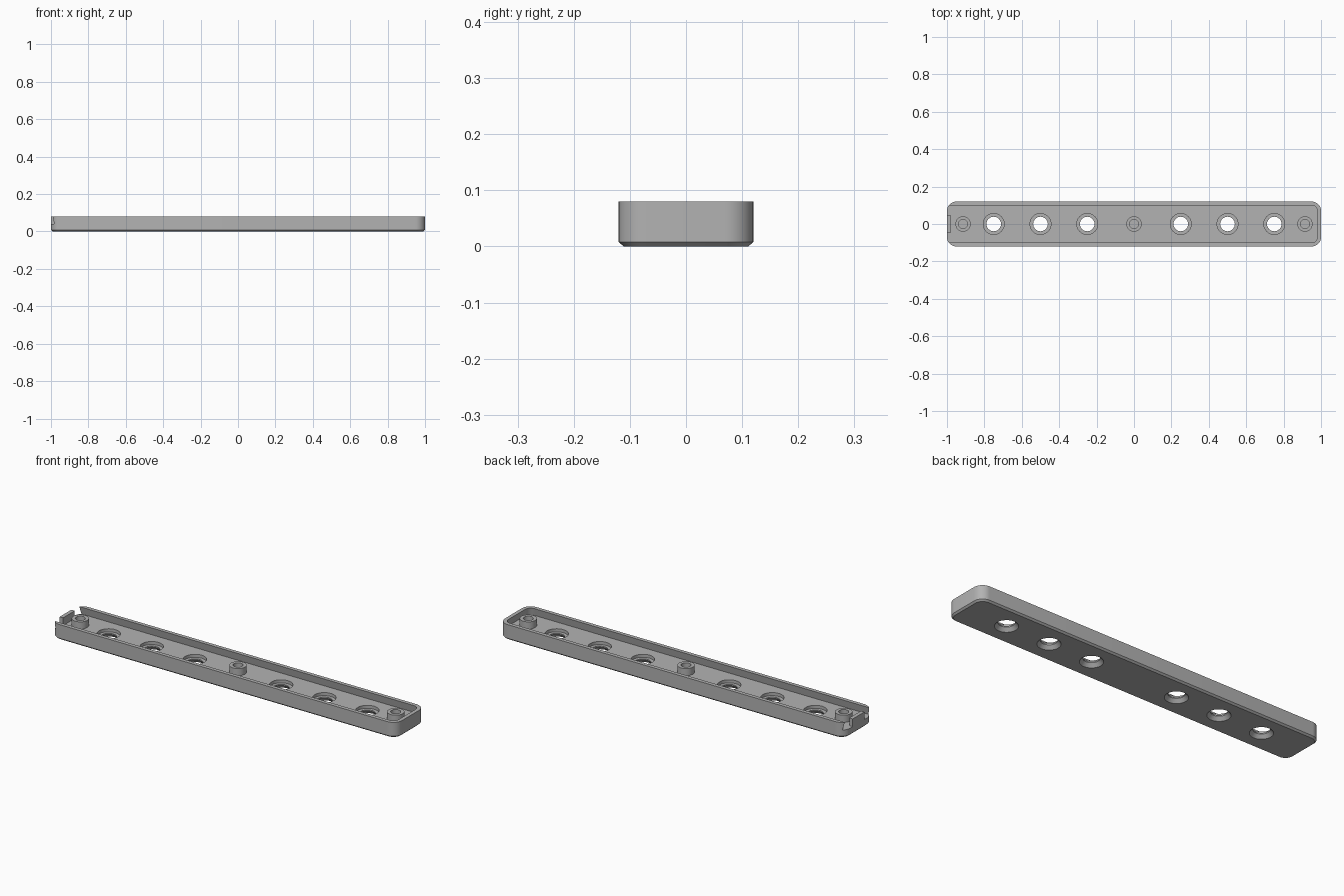
import bpy, bmesh
from math import cos, sin, pi, radians

cube = bpy.data.objects.get("Cube")
if cube:
    bpy.data.objects.remove(cube, do_unlink=True)

HALF_L, HALF_W, HEIGHT = 1.0, 0.12, 0.08
CORNER, WALL, FLOOR = 0.05, 0.02, 0.04

grey = bpy.data.materials.new("mid_grey")
grey.use_nodes = True
grey.diffuse_color = (0.45, 0.45, 0.45, 1)
grey.node_tree.nodes["Principled BSDF"].inputs["Base Color"].default_value = (0.45, 0.45, 0.45, 1)


def loft(name, rings):
    """Skin a list of equal-length closed rings and cap both ends."""
    bm = bmesh.new()
    loops = [[bm.verts.new(p) for p in ring] for ring in rings]
    n = len(loops[0])
    for a, b in zip(loops, loops[1:]):
        for i in range(n):
            j = (i + 1) % n
            bm.faces.new((a[i], a[j], b[j], b[i]))
    bm.faces.new(loops[0][::-1])
    bm.faces.new(loops[-1])
    bmesh.ops.recalc_face_normals(bm, faces=bm.faces)
    mesh = bpy.data.meshes.new(name)
    bm.to_mesh(mesh)
    bm.free()
    mesh.materials.append(grey)
    obj = bpy.data.objects.new(name, mesh)
    bpy.context.collection.objects.link(obj)
    return obj


def arc(cx, cy, r, start, z, steps=10):
    return [(cx + r * cos(start + pi / 2 * i / steps),
             cy + r * sin(start + pi / 2 * i / steps), z) for i in range(steps + 1)]


def outline(inset, z):
    """Rounded rectangle of the outer body."""
    x, y, r = HALF_L - CORNER, HALF_W - CORNER, CORNER - inset
    return (arc(x, y, r, 0, z) + arc(-x, y, r, pi / 2, z)
            + arc(-x, -y, r, pi, z) + arc(x, -y, r, 1.5 * pi, z))


def channel(inset, z):
    """Cavity outline: rounded at the closed end, running out at the open end."""
    x, y, r = HALF_L - CORNER, HALF_W - CORNER, CORNER - inset
    return (arc(x, y, r, 0, z) + [(-1.1, y + r, z), (-1.1, -y - r, z)]
            + arc(x, -y, r, 1.5 * pi, z))


def turned(name, x, profile, n=32):
    """Revolve (radius, z) pairs about a vertical axis at x."""
    return loft(name, [[(x + r * cos(2 * pi * i / n), r * sin(2 * pi * i / n), z)
                        for i in range(n)] for r, z in profile])


def smooth(obj):
    bpy.ops.object.select_all(action='DESELECT')
    obj.select_set(True)
    bpy.context.view_layer.objects.active = obj
    bpy.ops.object.shade_smooth_by_angle(angle=radians(25))


# Body with a chamfered lower edge
body = loft("tray_body", [outline(0.009, 0), outline(0, 0.008), outline(0, HEIGHT)])

# Cutters: undercut sliding channel and six stepped holes
cutters = [loft("channel_cutter", [channel(WALL - 0.008, FLOOR),
                                   channel(WALL, HEIGHT), channel(WALL, HEIGHT + 0.02)])]
for side in (-1, 1):
    for x in (0.25, 0.5, 0.75):
        cutters.append(turned("hole_cutter", side * x, [
            (0.055, -0.01), (0.055, 0), (0.039, 0.018), (0.039, 0.024),
            (0.056, 0.024), (0.056, FLOOR + 0.01)]))

for cutter in cutters:
    cutter.hide_render = True
    mod = body.modifiers.new("cut", 'BOOLEAN')
    mod.operation, mod.solver, mod.object = 'DIFFERENCE', 'EXACT', cutter

# Bake the cuts and drop the cutters
bpy.context.view_layer.update()
graph = bpy.context.evaluated_depsgraph_get()
baked = bpy.data.meshes.new_from_object(body.evaluated_get(graph))
body.modifiers.clear()
body.data = baked
for cutter in cutters:
    bpy.data.objects.remove(cutter, do_unlink=True)
smooth(body)

# Hollow screw bosses
for name, x in (("right_boss", -0.914), ("middle_boss", 0), ("left_boss", 0.914)):
    smooth(turned(name, x, [(0.041, FLOOR), (0.041, 0.077), (0.024, 0.077),
                            (0.024, FLOOR + 0.005)]))

# Latch tab standing in the open end
loft("latch_tab", [[(-1, -0.048, z), (-0.98, -0.048, z), (-0.98, 0.048, z), (-1, 0.048, z)]
                   for z in (FLOOR, HEIGHT)])
